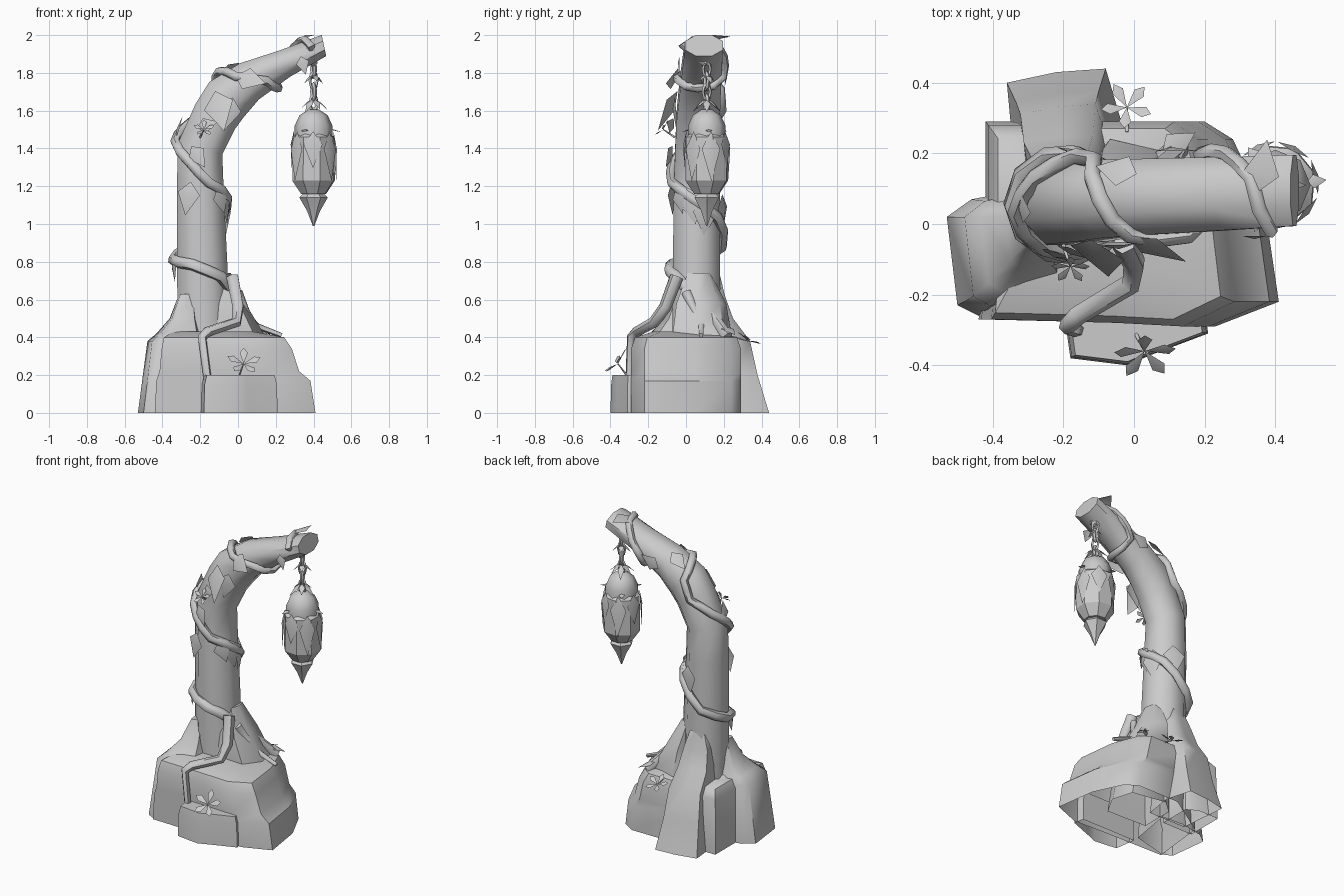
import bpy, bmesh, math
from mathutils import Vector, Matrix

if "Cube" in bpy.data.objects:
    bpy.data.objects.remove(bpy.data.objects["Cube"])

grey = bpy.data.materials.new("stone grey")
grey.diffuse_color = (0.6, 0.6, 0.6, 1)
grey.use_nodes = True
grey.node_tree.nodes["Principled BSDF"].inputs["Base Color"].default_value = grey.diffuse_color


def finish(ob, angle=40):
    ob.data.materials.clear()
    ob.data.materials.append(grey)
    bpy.ops.object.select_all(action='DESELECT')
    ob.select_set(True)
    bpy.context.view_layer.objects.active = ob
    bpy.ops.object.shade_smooth_by_angle(angle=math.radians(angle))


def from_bmesh(name, bm, angle=40, closed=True):
    if closed:
        bmesh.ops.recalc_face_normals(bm, faces=bm.faces)
    me = bpy.data.meshes.new(name)
    bm.to_mesh(me)
    bm.free()
    ob = bpy.data.objects.new(name, me)
    bpy.context.collection.objects.link(ob)
    finish(ob, angle)


def loft(name, rings, angle=40, bottom=False):
    """Skin a list of point rings, with a cap on the last one."""
    bm = bmesh.new()
    vs = [[bm.verts.new(p) for p in r] for r in rings]
    n = len(vs[0])
    for a, b in zip(vs, vs[1:]):
        for i in range(n):
            j = (i + 1) % n
            bm.faces.new((a[i], a[j], b[j], b[i]))
    bm.faces.new(vs[-1])
    if bottom:
        bm.faces.new(vs[0][::-1])
    from_bmesh(name, bm, angle)


def rock(name, outline, centre, levels, angle=35):
    """Open-bottomed boulder: outline scaled about centre at each (z, scale x, scale y)."""
    cx, cy = centre
    loft(name, [[(cx + (x - cx) * sx, cy + (y - cy) * sy, z) for x, y in outline]
                for z, sx, sy in [(0, 1, 1)] + levels], angle)


def spin(name, centre, profile, sides, turn=0.0, angle=40):
    """Profile of (radius, z) around a vertical axis."""
    loft(name, [[(centre[0] + r * math.cos(turn + i * math.tau / sides),
                  centre[1] + r * math.sin(turn + i * math.tau / sides), z)
                 for i in range(sides)] for r, z in profile], angle, True)


def vine(name, points, radius, taper=0.5):
    cu = bpy.data.curves.new(name, 'CURVE')
    cu.dimensions = '3D'
    cu.bevel_depth = radius
    cu.bevel_resolution = 1
    cu.use_fill_caps = True
    sp = cu.splines.new('POLY')
    sp.points.add(len(points) - 1)
    for i, (q, p) in enumerate(zip(sp.points, points)):
        q.co = (*p, 1)
        q.radius = 1 - (1 - taper) * i / (len(points) - 1)
    ob = bpy.data.objects.new(name, cu)
    bpy.context.collection.objects.link(ob)
    bpy.ops.object.select_all(action='DESELECT')
    ob.select_set(True)
    bpy.context.view_layer.objects.active = ob
    bpy.ops.object.convert(target='MESH')
    finish(bpy.context.object, 60)


def add_leaf(bm, pos, direction, normal, length, width, widest=.35):
    """Pointed leaf folded along its midrib."""
    p, d, n = Vector(pos), Vector(direction).normalized(), Vector(normal)
    s = d.cross(n).normalized()
    n = s.cross(d)
    base, tip = bm.verts.new(p), bm.verts.new(p + d * length)
    mid = bm.verts.new(p + d * length * widest + n * width * 0.12)
    for k in (1, -1):
        side = bm.verts.new(p + d * length * widest + s * width * 0.5 * k)
        for f in ((base, side, mid), (mid, side, tip)):
            bm.faces.new(f if k > 0 else f[::-1])


def leaves(name, items):
    bm = bmesh.new()
    for it in items:
        add_leaf(bm, *it)
    from_bmesh(name, bm, 30, False)


# Bent trunk spine: x, z, tilt, in-plane radius
SPINE = [(-.18, .28, 0, .145), (-.19, .8, 0, .14), (-.2, 1.2, 3, .13), (-.2, 1.4, 15, .127),
         (-.12, 1.57, 33, .13), (-.06, 1.66, 45, .137), (.06, 1.755, 62, .113),
         (.25, 1.85, 70, .077), (.455, 1.945, 78, .058)]


def on_trunk(u, degrees, lift=0.0):
    """Point and outward direction; 0 is the inner side, 90 the back, 180 the outer side."""
    i = min(int(u), len(SPINE) - 2)
    x, z, t, r = Vector(SPINE[i]).lerp(Vector(SPINE[i + 1]), u - i)
    t, a = math.radians(t), math.radians(degrees)
    y, ry = .055 + .04 * (u / 8) ** 2, .135 - .03 * u / 8
    out = Vector((math.cos(a) * math.cos(t), math.sin(a), -math.cos(a) * math.sin(t)))
    p = Vector((x, y, z)) + Vector((out.x * (r + lift), out.y * (ry + lift), out.z * (r + lift)))
    return p, out


loft("trunk", [[on_trunk(u, 22.5 + 45 * k, .004)[0] for k in range(8)]
               for u in range(len(SPINE))], 50)

# Boulders and roots of the base, all hollow underneath
rock("main_rock", [(-.44, -.27), (0, -.28), (.23, -.29), (.41, -.22), (.37, .05), (.28, .24),
                   (.2, .29), (-.1, .29), (-.4, .1)], (-.25, 0),
     [(.17, .96, 1), (.22, .87, 1), (.34, .81, 1), (.4, .75, .93), (.43, .5, .6)])
rock("left_rock", [(-.5, -.23), (-.44, -.26), (-.2, -.2), (-.15, .09), (-.3, .1), (-.46, .07),
                   (-.53, .02)], (-.25, .02),
     [(.38, .82, .9), (.42, .65, .75), (.5, .4, .5), (.63, .22, .3)], 50)
rock("back_left_rock", [(-.42, .04), (-.2, .04), (-.2, .25), (-.27, .29), (-.42, .29)],
     (-.28, .1), [(.36, .95, .95), (.41, .75, .75)], 60)
rock("back_root", [(-.36, .4), (-.33, .08), (-.06, .08), (-.03, .27), (-.08, .44), (-.22, .43)],
     (-.2, .08), [(.2, .84, .83), (.38, .76, .72), (.5, .7, .47), (.62, .58, .35),
                  (.74, .3, .27)], 75)
rock("right_root", [(-.14, -.06), (.15, -.07), (.22, .06), (.18, .2), (-.05, .24), (-.14, .16)],
     (-.12, .06), [(.42, .75, 1), (.58, .47, .85), (.74, .24, .4)], 60)
rock("front_rock", [(-.18, -.38), (-.02, -.4), (.05, -.37), (.21, -.31), (.2, -.24), (-.2, -.24)],
     (0, -.27), [(.15, .98, .97), (.2, .92, .92)])

# Climbing vine winding round the trunk (position along it, angle), with two runners on the rocks
wind = [(.6, 10), (.85, -50), (.97, -110), (1.02, -180), (1.2, -250), (1.6, -310), (1.85, -370),
        (2.1, -430), (2.6, -475), (3, -530), (3.4, -570), (4, -610), (5, -600), (5.4, -540),
        (5.7, -480), (6.4, -430), (6.6, -370), (6.6, -290), (7.1, -250), (7.5, -200), (7.7, -110)]
path = [(.13, .22, .4)]
for (u, a), (v, b) in zip(wind, wind[1:]):
    path += [on_trunk(u, a, .012)[0], on_trunk((u + v) / 2, (a + b) / 2, .012)[0]]
vine("climbing_vine", path + [on_trunk(*wind[-1], .012)[0], (.4, .1, 1.85)], .032, .65)
vine("front_runner", [(-.03, -.05, .72), (0, -.11, .56), (-.01, -.17, .48), (-.16, -.26, .43),
                      (-.19, -.29, .4), (-.16, -.3, .17)], .036, .6)
vine("side_runner", [(.0, .0, .64), (.07, .08, .47), (.23, .08, .41)], .025)

# Leaves hanging along the vine: position along trunk, angle, sideways lean, length
items = []
for u, a, lean, size in [(4.9, -120, 15, .24), (5.2, -85, -20, .18), (5.7, -120, 70, .18),
                         (6, 150, 40, .14), (7.6, 180, -100, .15), (7.4, -90, 10, .1),
                         (6, 90, -110, .14), (3, -110, 30, .14),
                         (2.1, -110, -15, .18), (2, -50, 15, .15), (2, -20, 10, .2),
                         (1.85, 20, 0, .2), (1.9, 70, 10, .2), (3.1, 185, 170, .12),
                         (3.5, -115, 100, .12), (1.05, 195, 10, .13)]:
    p, n = on_trunk(u, a, .016)
    down = Vector((.1, 0, -1))
    d = Matrix.Rotation(math.radians(lean), 3, n) @ (down - n * down.dot(n))
    items.append((p, d, n, size, size * .7))
items.append(((.08, .2, .46), (.8, .5, -.4), (0, 0, 1), .12, .08))
leaves("vine_leaves", items)

# Small five-petal flowers on short stems
for i, (root, head, facing) in enumerate([((.0, -.3, .18), (.03, -.36, .26), (.1, -1, .9)),
                                          ((-.02, .26, .4), (-.02, .33, .38), (0, .5, 1)),
                                          ((-.2, -.06, 1.46), (-.18, -.12, 1.5), (0, -.8, .7))]):
    size = .095 - .018 * i
    n = Vector(facing).normalized()
    u = n.orthogonal().normalized()
    leaves("flower_%d" % (i + 1),
           [(head, Matrix.Rotation(k * math.tau / 5, 3, n) @ u + n * .25, n, size, size * .45, .7)
            for k in range(5)])
    vine("flower_stem_%d" % (i + 1), [root, head], .006)

# Hanging lantern: body, cap, bottom spike
C = (.4, .11)
spin("lantern_body", C, [(.07, 1.16), (.118, 1.23), (.115, 1.46), (.09, 1.48)], 8, .3, 30)
spin("lantern_cap", C, [(.1, 1.46), (.1, 1.52), (.075, 1.575), (.03, 1.605)], 8, 0, 60)
spin("lantern_spike", C, [(.004, .99), (.035, 1.07), (.075, 1.14), (.05, 1.165)], 6, 0, 30)


def circle_leaves(name, count, radius, z, out, length, width, turn=0.0):
    items = []
    for k in range(count):
        a = turn + k * math.tau / count
        c, s = math.cos(a), math.sin(a)
        items.append(((C[0] + radius * c, C[1] + radius * s, z), (c * out, s * out, -1),
                      (c, s, .3), length * (1 + .15 * (-1) ** k), width))
    leaves(name, items)


circle_leaves("lantern_drape", 7, .108, 1.49, .06, .23, .1, .2)
circle_leaves("lantern_collar", 6, .012, 1.66, 1.1, .09, .04)
circle_leaves("chain_leaves", 4, .01, 1.79, 1.0, .06, .035, .5)
circle_leaves("lantern_rim_leaves", 3, .09, 1.5, 4.0, .05, .04, .1)

# Chain links
for k in range(4):
    bpy.ops.mesh.primitive_torus_add(major_segments=8, minor_segments=4, major_radius=.03,
                                     minor_radius=.011, location=(C[0], C[1], 1.64 + k * .06),
                                     rotation=(math.pi / 2, 0, .4 + k * math.pi / 2))
    link = bpy.context.object
    link.name = "chain_link_%d" % (k + 1)
    link.scale = (.7, 1.3, 1)
    finish(link)
